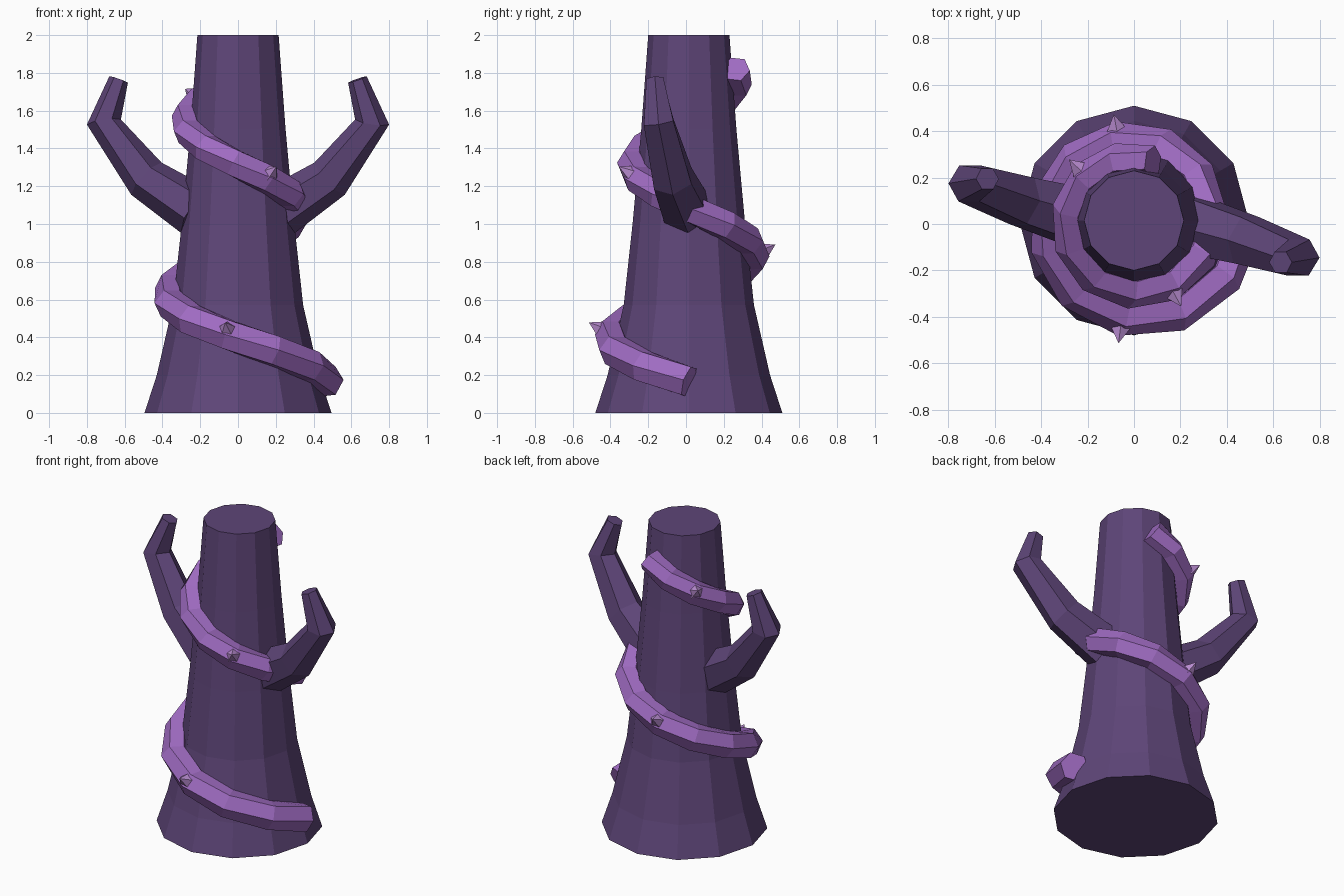
import bpy, bmesh, math
from mathutils import Vector, Matrix

if "Cube" in bpy.data.objects:
    bpy.data.objects.remove(bpy.data.objects["Cube"])

CENTRE = Vector((0, 0.015, 0))


def material(name, rgb):
    m = bpy.data.materials.new(name)
    m.diffuse_color = (*rgb, 1)
    m.use_nodes = True
    m.node_tree.nodes["Principled BSDF"].inputs["Base Color"].default_value = m.diffuse_color
    return m


BARK = material("dark purple bark", (0.112, 0.060, 0.188))
VINE = material("violet vine", (0.345, 0.147, 0.535))
THORN = material("pale lilac thorn", (0.48, 0.26, 0.63))


def finish(bm, name, mat):
    bmesh.ops.recalc_face_normals(bm, faces=bm.faces)
    me = bpy.data.meshes.new(name)
    bm.to_mesh(me)
    bm.free()
    me.materials.append(mat)
    ob = bpy.data.objects.new(name, me)
    bpy.context.collection.objects.link(ob)
    return ob


def tube(name, mat, points, radii, refs, sides):
    """Capped tube; each ring has a corner pointing along its ref vector."""
    bm = bmesh.new()
    rings = []
    last = len(points) - 1
    for i, p in enumerate(points):
        t = Vector()
        if i > 0:
            t += (p - points[i - 1]).normalized()
        if i < last:
            t += (points[i + 1] - p).normalized()
        t.normalize()
        u = (refs[i] - t * refs[i].dot(t)).normalized()
        v = t.cross(u)
        ring = []
        for k in range(sides):
            a = 2 * math.pi * k / sides
            ring.append(bm.verts.new(p + radii[i] * (u * math.cos(a) + v * math.sin(a))))
        rings.append(ring)
    for r0, r1 in zip(rings, rings[1:]):
        for k in range(sides):
            j = (k + 1) % sides
            bm.faces.new((r0[k], r0[j], r1[j], r1[k]))
    bm.faces.new(rings[0])
    bm.faces.new(rings[-1])
    return finish(bm, name, mat)


# Flared trunk: (height, radius)
PROFILE = [(0, 0.495), (0.2, 0.43), (0.57, 0.345), (1.0, 0.298), (1.5, 0.252), (2.0, 0.215)]
tube("trunk", BARK, [CENTRE + Vector((0, 0, z)) for z, r in PROFILE],
     [r for z, r in PROFILE], [Vector((1, 0, 0))] * len(PROFILE), 12)


def trunk_radius(z):
    for (z0, r0), (z1, r1) in zip(PROFILE, PROFILE[1:]):
        if z <= z1:
            return r0 + (r1 - r0) * (z - z0) / (z1 - z0)
    return PROFILE[-1][1]


# Two bent branches, half a turn apart
BRANCH = [(0.225, -0.01, 1.07), (0.485, -0.085, 1.24), (0.71, -0.16, 1.54), (0.632, -0.18, 1.765)]
for side, s in (("right", 1), ("left", -1)):
    pts = [CENTRE + Vector((s * x, s * y, z)) for x, y, z in BRANCH]
    tube(side + "_branch", BARK, pts, [0.14, 0.117, 0.091, 0.052],
         [Vector((0.67 * s, 0, -0.73)), Vector((0.67 * s, 0, -0.73)),
          Vector((s, 0, -0.17)), Vector((s, 0, 0.34))], 6)

# Vine winding 1.8 turns up the trunk
STEPS = 20
path, radii, outs = [], [], []
for i in range(STEPS + 1):
    f = i / STEPS
    a = -f * 1.8 * 2 * math.pi
    z = 0.165 + 1.655 * f
    out = Vector((math.cos(a), math.sin(a), 0))
    path.append(CENTRE + out * (trunk_radius(z) + 0.033) + Vector((0, 0, z)))
    radii.append(0.09 - 0.015 * f)
    outs.append(out)
tube("vine", VINE, path, radii, outs, 6)

# Five-sided thorns on the upper outside of the vine
for n, i in enumerate((3, 8, 13, 18)):
    axis = (outs[i] + Vector((0, 0, 0.55))).normalized()
    bm = bmesh.new()
    bmesh.ops.create_cone(bm, cap_ends=True, segments=5, radius1=0.05, radius2=0, depth=0.08)
    place = path[i] + axis * (radii[i] * 0.87 + 0.02)
    rot = axis.to_track_quat('Z', 'Y').to_matrix().to_4x4()
    bmesh.ops.transform(bm, matrix=Matrix.Translation(place) @ rot, verts=bm.verts)
    finish(bm, "thorn_%d" % (n + 1), THORN)
